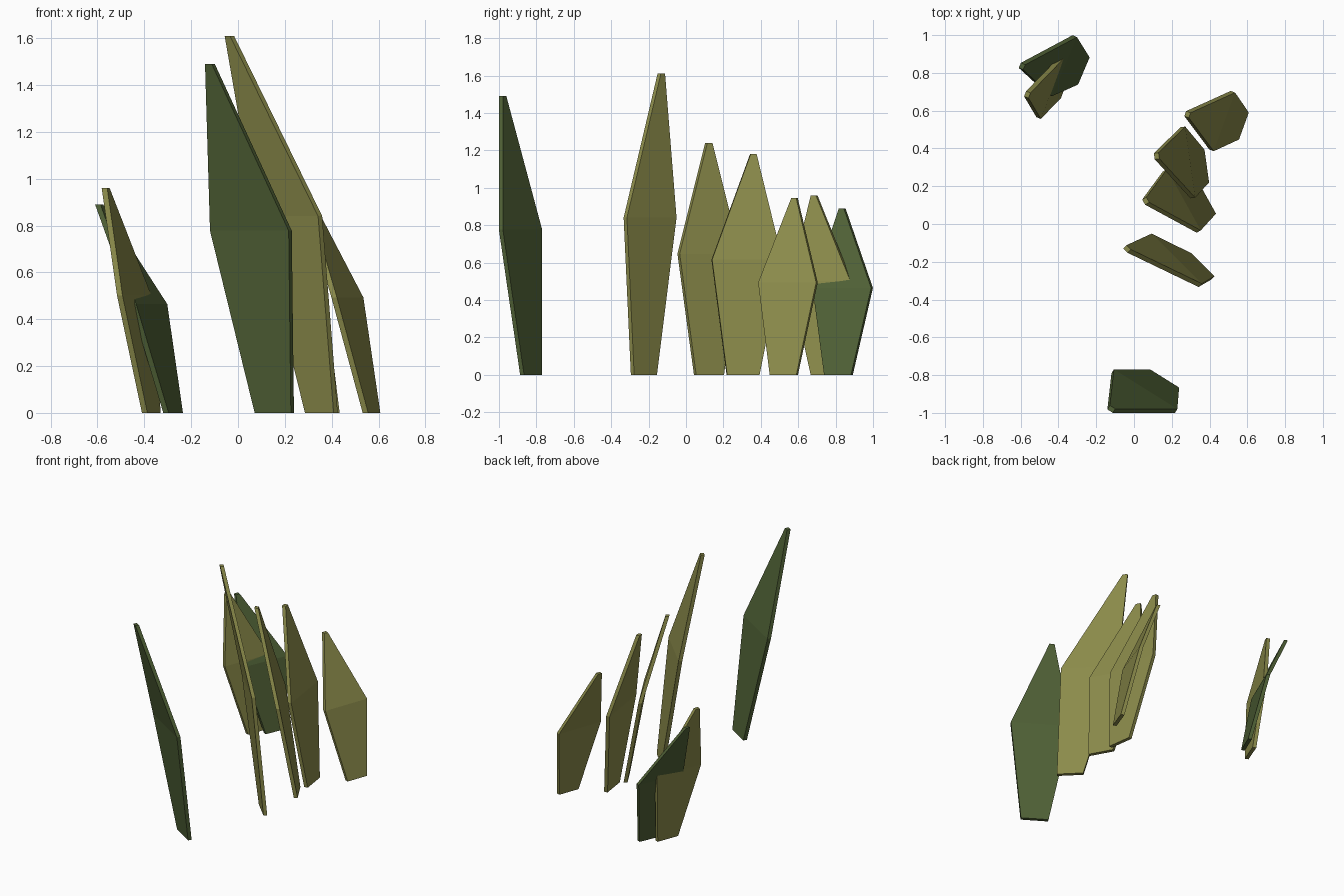
import bpy, bmesh
from math import cos, sin, radians

if "Cube" in bpy.data.objects:
    bpy.data.objects.remove(bpy.data.objects["Cube"])


def material(name, color):
    m = bpy.data.materials.new(name)
    m.diffuse_color = (*color, 1)
    m.use_nodes = True
    m.node_tree.nodes["Principled BSDF"].inputs["Base Color"].default_value = m.diffuse_color
    return m


OLIVE = material("olive", (0.26, 0.26, 0.07))
GREEN = material("green", (0.08, 0.12, 0.037))
THICK = 0.025


def blade(name, mat, height, angle, width, base, mid, tip):
    """Leaf blade: three stacked rectangles (base, widest part, blunt tip)."""
    a = radians(angle)
    u, v = (cos(a), sin(a)), (-sin(a), cos(a))
    bm = bmesh.new()
    rings = []
    levels = ((base, 0, 0.46), (mid, 0.522, 1), (tip, 1, 0.085))
    for (cx, cy), zf, wf in levels:
        w, t = width * wf / 2, THICK / 2
        rings.append([bm.verts.new((cx + i * w * u[0] + j * t * v[0],
                                    cy + i * w * u[1] + j * t * v[1], height * zf))
                      for i, j in ((-1, -1), (1, -1), (1, 1), (-1, 1))])
    for lo, hi in zip(rings, rings[1:]):
        for k in range(4):
            n = (k + 1) % 4
            bm.faces.new((lo[k], lo[n], hi[n], hi[k]))
    bm.faces.new(rings[0][::-1])
    bm.faces.new(rings[-1])
    bmesh.ops.recalc_face_normals(bm, faces=bm.faces)
    me = bpy.data.meshes.new(name)
    bm.to_mesh(me)
    bm.free()
    me.materials.append(mat)
    bpy.context.collection.objects.link(bpy.data.objects.new(name, me))


# Lone dark blade at the front
blade("front_blade", GREEN, 1.49, -32, 0.396, (0.155, -0.828), (0.055, -0.885), (-0.12, -0.98))
# Right-hand clump of olive blades
blade("tall_blade", OLIVE, 1.61, -45, 0.375, (0.356, -0.225), (0.218, -0.192), (-0.037, -0.132))
blade("middle_blade", OLIVE, 1.24, -61, 0.37, (0.382, 0.123), (0.253, 0.122), (0.062, 0.122))
blade("inner_blade", OLIVE, 1.18, -82, 0.38, (0.373, 0.305), (0.285, 0.326), (0.12, 0.36))
blade("right_blade", OLIVE, 0.945, 70, 0.33, (0.57, 0.523), (0.467, 0.545), (0.283, 0.58))
# Crossed pair at the back left
blade("left_olive_blade", OLIVE, 0.96, 69, 0.345, (-0.37, 0.745), (-0.443, 0.722), (-0.565, 0.685))
blade("left_green_blade", GREEN, 0.89, 67, 0.34, (-0.277, 0.815), (-0.38, 0.838), (-0.593, 0.835))
